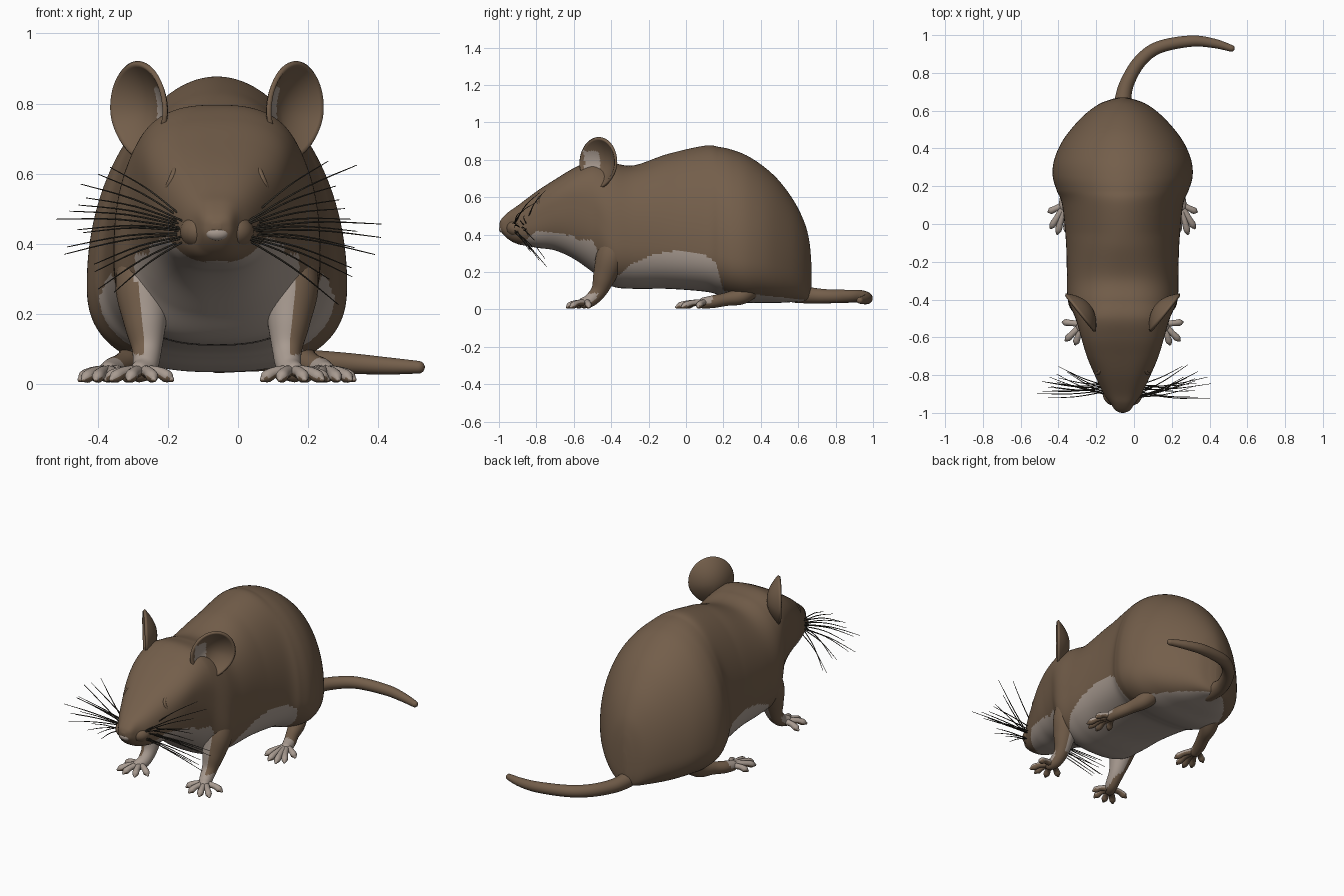
import bpy, bmesh, math, random
from mathutils import Vector

if "Cube" in bpy.data.objects:
    bpy.data.objects.remove(bpy.data.objects["Cube"])

random.seed(4)
X0 = -0.06          # body's plane of symmetry


def material(name, rgb):
    m = bpy.data.materials.new(name)
    m.diffuse_color = (*rgb, 1)
    m.use_nodes = True
    m.node_tree.nodes["Principled BSDF"].inputs["Base Color"].default_value = m.diffuse_color
    return m


FUR = material("brown fur", (0.172, 0.112, 0.069))
PALE = material("pale skin", (0.39, 0.325, 0.28))
DARK = material("dark whisker", (0.035, 0.03, 0.022))


def smooth_path(pts, steps):
    """Catmull-Rom through tuples of any length."""
    out = []
    for i in range(len(pts) - 1):
        p0, p1, p2 = pts[max(i - 1, 0)], pts[i], pts[i + 1]
        p3 = pts[min(i + 2, len(pts) - 1)]
        for k in range(steps):
            t = k / steps
            out.append(tuple(0.5 * (2 * b + (c - a) * t + (2 * a - 5 * b + 4 * c - d) * t * t
                                    + (3 * b - a - 3 * c + d) * t ** 3)
                             for a, b, c, d in zip(p0, p1, p2, p3)))
    return out + [tuple(pts[-1])]


def lerp_table(table, v):
    for (a, fa), (b, fb) in zip(table, table[1:]):
        if a <= v <= b:
            return fa + (fb - fa) * (v - a) / (b - a)
    return -1


def finish(name, bm, mats, rule=None):
    bm.normal_update()
    for f in bm.faces:
        f.smooth = True
        if rule:
            f.material_index = int(rule(f.calc_center_median(), f.normal))
    me = bpy.data.meshes.new(name)
    bm.to_mesh(me)
    bm.free()
    for m in mats:
        me.materials.append(m)
    ob = bpy.data.objects.new(name, me)
    bpy.context.collection.objects.link(ob)
    return ob


def skin(name, rings, mats, rule=None):
    """Closed surface over a row of equal rings."""
    bm = bmesh.new()
    rows = [[bm.verts.new(p) for p in r] for r in rings]
    n = len(rows[0])
    for a, b in zip(rows, rows[1:]):
        for j in range(n):
            bm.faces.new((a[j], a[(j + 1) % n], b[(j + 1) % n], b[j]))
    for row in (rows[0], rows[-1]):
        pole = bm.verts.new(sum((v.co for v in row), Vector()) / n)
        for j in range(n):
            bm.faces.new((row[j], row[(j + 1) % n], pole))
    bmesh.ops.recalc_face_normals(bm, faces=bm.faces)
    return finish(name, bm, mats, rule)


def tube(name, pts, mats, rule=None, n=16, steps=6):
    """Round tube through (x, y, z, radius) points with rounded ends."""
    path = smooth_path(pts, steps)
    cs = [Vector(p[:3]) for p in path]
    rs = [p[3] for p in path]
    t0, t1 = (cs[1] - cs[0]).normalized(), (cs[-1] - cs[-2]).normalized()
    r0, r1 = rs[0], rs[-1]
    cap = [(0.95, 0.3), (0.7, 0.71), (0.35, 0.94)]
    cs = [cs[0] - t0 * r0 * d for d, _ in cap] + cs + [cs[-1] + t1 * r1 * d for d, _ in cap[::-1]]
    rs = [r0 * k for _, k in cap] + rs + [r1 * k for _, k in cap[::-1]]
    rings, u = [], t0.orthogonal()
    for i, (c, r) in enumerate(zip(cs, rs)):
        t = (cs[min(i + 1, len(cs) - 1)] - cs[max(i - 1, 0)]).normalized()
        u = (u - t * u.dot(t)).normalized()
        w = t.cross(u)
        rings.append([c + (u * math.cos(a) + w * math.sin(a)) * r
                      for a in (2 * math.pi * j / n for j in range(n))])
    return skin(name, rings, mats, rule)


def ball(name, c, radii, mat):
    bm = bmesh.new()
    bmesh.ops.create_uvsphere(bm, u_segments=24, v_segments=14, radius=1)
    for v in bm.verts:
        v.co = Vector([c[i] + v.co[i] * radii[i] for i in range(3)])
    return finish(name, bm, [mat])


# Head and body: y, bottom, top, half width, height of widest point
stations = [
    (-.998, .44, .46, .012, .45), (-.985, .41, .485, .04, .45), (-.95, .375, .52, .064, .45),
    (-.9, .35, .555, .1, .445), (-.8, .33, .63, .148, .49), (-.7, .315, .695, .19, .55),
    (-.6, .27, .755, .22, .58), (-.5, .2, .795, .25, .53), (-.4, .125, .785, .29, .39),
    (-.28, .11, .77, .295, .37), (-.1, .11, .83, .30, .36), (.1, .095, .875, .32, .33),
    (.18, .075, .868, .35, .31), (.25, .05, .852, .37, .29), (.33, .035, .82, .365, .28),
    (.42, .035, .76, .33, .27), (.5, .035, .685, .275, .25), (.58, .04, .575, .2, .23),
    (.635, .045, .46, .125, .2), (.66, .06, .36, .06, .18), (.67, .1, .25, .02, .16)]
belly_line = [(-.88, .35), (-.8, .42), (-.7, .41), (-.6, .39), (-.55, .33), (-.5, .22),
              (-.44, .15), (-.38, .16), (-.3, .24), (-.2, .285), (-.1, .31), (0, .315),
              (.1, .29), (.16, .25), (.2, .1), (.4, .075), (.55, .06), (.65, .05)]


def body_ring(y, zb, zt, w, zw, n=136):
    up = 0.74 + 0.26 * min(max((y + .5) / .45, 0), 1)
    ring = []
    for j in range(n):
        a = 2 * math.pi * j / n
        c, s = math.cos(a), math.sin(a)
        e = up if s > 0 else 0.78
        h = zt - zw if s > 0 else zw - zb
        ring.append(Vector((X0 + math.copysign(abs(c) ** e, c) * w, y,
                            zw + math.copysign(abs(s) ** e, s) * h)))
    return ring


def belly(c, n):
    chest = -.85 < c.y < -.35 and abs(c.x - X0) < .235 and c.z < .37
    return chest or c.z < lerp_table(belly_line, c.y)


skin("body", [body_ring(*p) for p in smooth_path(stations, 14)], [FUR, PALE], belly)

# Tail
tube("tail", [(-.06, .58, .085, .05), (-.058, .66, .075, .044), (-.035, .75, .07, .038),
              (.03, .86, .07, .035), (.13, .935, .07, .033), (.3, .968, .06, .03),
              (.42, .957, .052, .025), (.515, .93, .048, .018)], [FUR], n=20, steps=8)

# Nose and lower lip
ball("nose", (X0, -.98, .43), (.034, .02, .021), PALE)
ball("lower_lip", (X0, -.865, .375), (.08, .06, .032), PALE)

front_tips = [(.13, -.58), (.18, -.63), (.25, -.635), (.3, -.615), (.315, -.52)]
hind_tips = [(.245, .0), (.295, -.045), (.345, -.05), (.38, -.02), (.39, .065)]

for s, side in ((-1, "left"), (1, "right")):
    def P(off, y, z, *r):
        return (X0 + s * off, y, z, *r)

    # Muzzle pads and closed eyes with lids
    ball("muzzle_" + side, P(.05, -.895, .435), (.056, .065, .05), FUR)
    ball("eye_" + side, P(.127, -.752, .58), (.024, .032, .027), FUR)
    lid = [P(.132 - .014 * math.sin(a), -.754 + .036 * math.cos(a),
             .58 + .034 * math.sin(a), .009) for a in (math.pi * k / 8 for k in range(-2, 11))]
    tube("eyelid_" + side, lid, [FUR], n=8, steps=2)

    # Ear: a cupped disc, pale inside its front edge
    u, v, nrm = Vector((s * .62, .78, 0)), Vector((s * .03, .02, 1)), Vector((s * .78, -.62, 0))
    ctr = Vector(P(.23, -.475, .782))
    bm = bmesh.new()
    rows = []
    for i in range(1, 17):
        q, row = i / 16, []
        for j in range(64):
            a = 2 * math.pi * j / 64
            ca, sa = math.cos(a), math.sin(a)
            wide = .12 * (1 - (.25 * sa * sa if sa < 0 else 0))
            row.append(bm.verts.new(ctr + u * wide * q * ca + v * .13 * q * sa
                                    + nrm * .06 * (q * q - 1)))
        rows.append(row)
    hub = bm.verts.new(ctr - nrm * .06)
    for j in range(64):
        k = (j + 1) % 64
        bm.faces.new((hub, rows[0][j], rows[0][k]))
        for a, b in zip(rows, rows[1:]):
            bm.faces.new((a[j], b[j], b[k], a[k]))
    bm.normal_update()
    if sum(f.normal.dot(nrm) for f in bm.faces) < 0:
        bmesh.ops.reverse_faces(bm, faces=bm.faces)

    def ear_fur(c, n):
        d = c - ctr
        return not (-.1 < d.dot(u) < -.025 and -.06 < d.z < .065)

    ear = finish("ear_" + side, bm, [PALE, FUR], ear_fur)
    mod = ear.modifiers.new("thickness", "SOLIDIFY")
    mod.thickness, mod.offset = .014, -1
    mod.material_offset = mod.material_offset_rim = 1

    # Front leg: pale on the inner side and at the paw
    tube("front_leg_" + side,
         [P(.19, -.37, .42, .07), P(.21, -.4, .29, .08), P(.205, -.435, .18, .062),
          P(.2, -.465, .1, .043), P(.205, -.51, .05, .036), P(.22, -.545, .035, .03)],
         [FUR, PALE], lambda c, n: (abs(c.x - X0) < .195 + .12 * c.z and n.z > -.6)
         or (c.z < .085 and n.z > -.2), n=32)

    # Hind leg and long foot
    tube("hind_leg_" + side,
         [P(.2, .36, .14, .07), P(.235, .3, .075, .048), P(.265, .22, .055, .036),
          P(.295, .15, .042, .034), P(.31, .095, .034, .03)],
         [FUR, PALE], lambda c, n: c.y < .14 and n.z > -.1, n=24)

    # Toes, pale above and brown below
    for name, root, tips in (("front_toe_", (.215, -.53), front_tips),
                             ("hind_toe_", (.305, .105), hind_tips)):
        for i, (tx, ty) in enumerate(tips):
            mx, my = root[0] + (tx - root[0]) * .55, root[1] + (ty - root[1]) * .55
            tube(f"{name}{side}_{i + 1}",
                 [P(*root, .036, .02), P(mx, my, .034, .016),
                  P(mx * .3 + tx * .7, my * .3 + ty * .7, .021, .018), P(tx, ty, .013, .008)],
                 [FUR, PALE], lambda c, n: n.z > -.1, n=12, steps=4)

    # Whiskers fanning out from the muzzle
    for i in range(15):
        t = i / 7 - 1
        ang = math.radians(math.copysign(abs(t) ** 1.4, t) * 35 + random.uniform(-2, 2))
        length = .37 - .05 * abs(t) + random.uniform(-.08, .02)
        root = (.09, -.92 + .07 * random.random(), .44 + .03 * t)
        ty = -.89 + random.uniform(-.04, .06) + .13 * t * t
        tx, tz = root[0] + length * math.cos(ang), root[2] + length * math.sin(ang)
        mid = [(a + b) / 2 for a, b in zip(root, (tx, ty, tz))]
        tube(f"whisker_{side}_{i + 1}",
             [P(*root, .003), P(mid[0], mid[1] - .01, mid[2] + .012, .0025), P(tx, ty, tz, .0012)],
             [DARK], n=6, steps=4)
